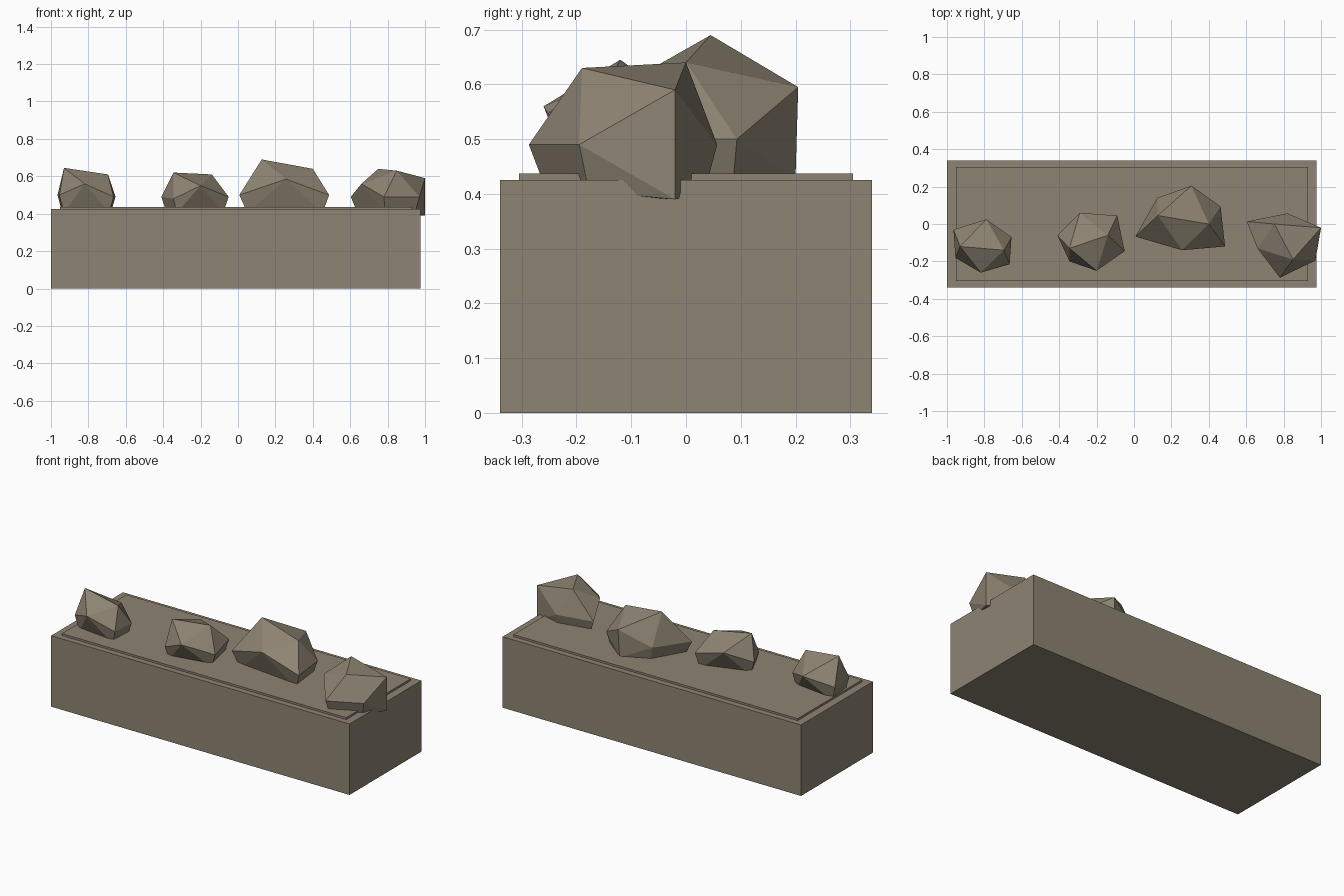
import bpy
import bmesh
from mathutils import Vector

default_cube = bpy.data.objects.get("Cube")
if default_cube:
    bpy.data.objects.remove(default_cube, do_unlink=True)

# One stone colour for every part
stone = bpy.data.materials.new("warm grey stone")
stone_colour = (0.27, 0.23, 0.17, 1.0)
stone.diffuse_color = stone_colour
stone.use_nodes = True
for node in stone.node_tree.nodes:
    if node.type == "BSDF_PRINCIPLED":
        node.inputs["Base Color"].default_value = stone_colour
        node.inputs["Roughness"].default_value = 0.9


def add_object(name, bm):
    """Turn a bmesh into a flat shaded stone object."""
    bmesh.ops.recalc_face_normals(bm, faces=bm.faces)
    mesh = bpy.data.meshes.new(name)
    bm.to_mesh(mesh)
    bm.free()
    mesh.materials.append(stone)
    obj = bpy.data.objects.new(name, mesh)
    bpy.context.collection.objects.link(obj)
    return obj


def add_box(name, low, high):
    """Box between two opposite corners."""
    low, high = Vector(low), Vector(high)
    bm = bmesh.new()
    bmesh.ops.create_cube(bm, size=1)
    bmesh.ops.scale(bm, vec=high - low, verts=bm.verts)
    bmesh.ops.translate(bm, vec=(low + high) / 2, verts=bm.verts)
    return add_object(name, bm)


def add_rock(name, corners, waist=0.52, sunk=0.405, shrink=0.84):
    """Faceted rock: the hull of its corners and a smaller foot sunk in the slab."""
    corners = [Vector(c) for c in corners]
    centre = sum(corners, Vector()) / len(corners)
    feet = []
    for corner in corners:
        if corner.z < waist:
            foot = centre.lerp(corner, shrink)
            foot.z = sunk
            feet.append(foot)
    bm = bmesh.new()
    for point in corners + feet:
        bm.verts.new(point)
    hull = bmesh.ops.convex_hull(bm, input=bm.verts[:])
    loose = set(hull["geom_interior"] + hull["geom_unused"])
    loose = [v for v in loose if isinstance(v, bmesh.types.BMVert)]
    bmesh.ops.delete(bm, geom=loose, context="VERTS")
    return add_object(name, bm)


# Block and the thin raised panel on top
add_box("stone_block", (-1, -0.34, 0), (0.977, 0.34, 0.425))
add_box("top_panel", (-0.953, -0.305, 0.4), (0.93, 0.305, 0.437))

# Rocks from the model's right to its left: crest corners first, then the waist
add_rock("right_rock", [
    (-0.93, -0.12, 0.645), (-0.695, -0.14, 0.61), (-0.82, -0.26, 0.56),
    (-0.79, 0.025, 0.54), (-0.655, -0.07, 0.49), (-0.665, -0.215, 0.49),
    (-0.955, -0.18, 0.5), (-0.965, -0.03, 0.5)])

add_rock("middle_right_rock", [
    (-0.345, -0.13, 0.62), (-0.14, -0.06, 0.61), (-0.2, -0.25, 0.55),
    (-0.29, 0.06, 0.56), (-0.09, 0.045, 0.5), (-0.05, -0.145, 0.49),
    (-0.345, -0.2, 0.48), (-0.41, -0.06, 0.49)])

add_rock("large_rock", [
    (0.127, 0.045, 0.69), (0.4, 0, 0.64), (0.257, -0.14, 0.585),
    (0.307, 0.205, 0.595), (0.463, 0.093, 0.5), (0.487, -0.12, 0.5),
    (0.125, 0.14, 0.51), (0.007, -0.067, 0.5), (0.3, 0.2, 0.43)])

add_rock("left_rock", [
    (0.75, 0, 0.64), (0.85, -0.19, 0.63), (1, -0.02, 0.59),
    (0.66, -0.13, 0.56), (0.82, 0.057, 0.49), (0.97, -0.195, 0.49),
    (0.78, -0.287, 0.49), (0.603, 0.013, 0.49), (1, -0.02, 0.39)])
